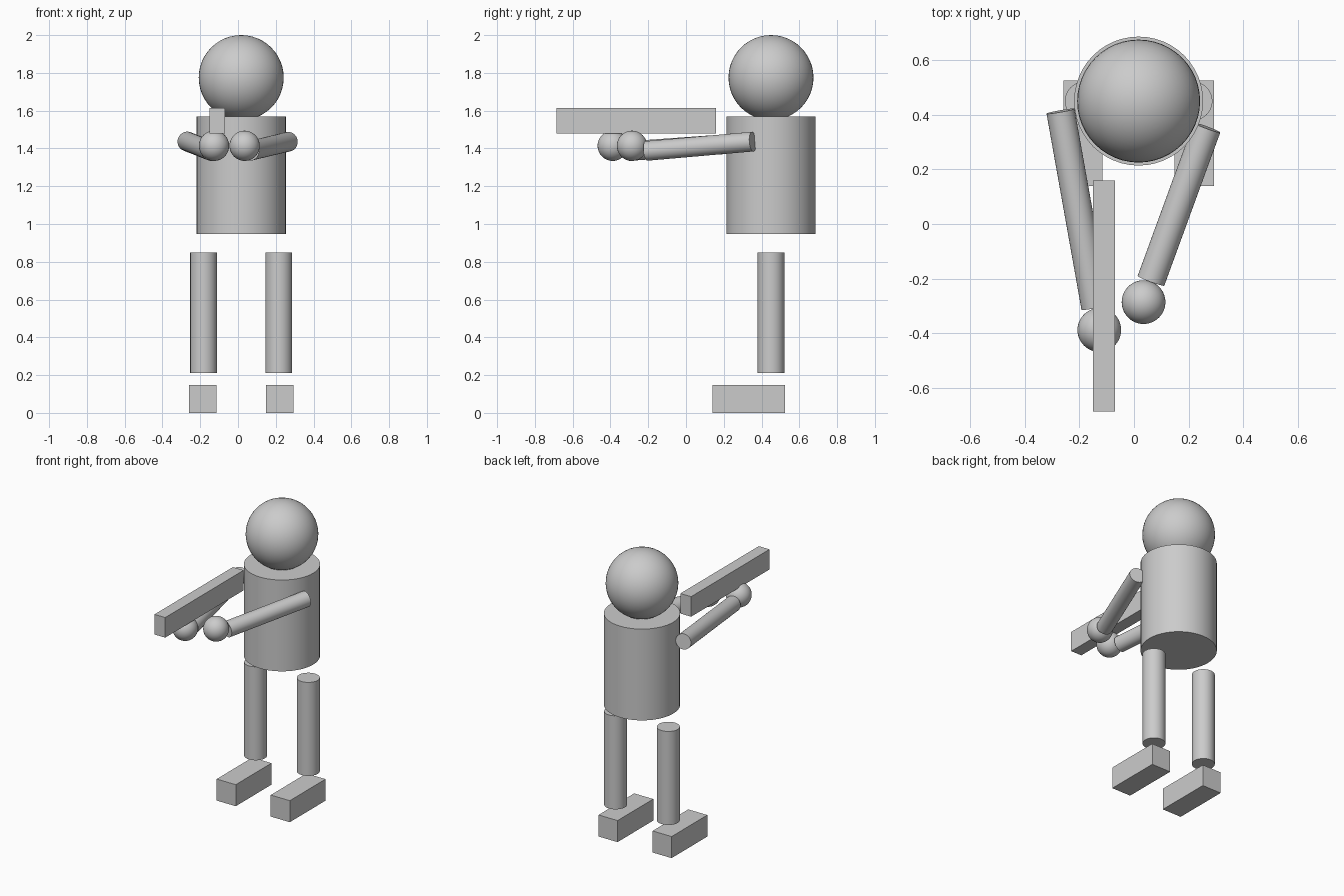
import bpy
from mathutils import Vector

if "Cube" in bpy.data.objects:
    bpy.data.objects.remove(bpy.data.objects["Cube"])

CX, CY = 0.017, 0.45  # body axis


def smooth(name):
    ob = bpy.context.object
    ob.name = name
    bpy.ops.object.shade_smooth_by_angle()
    return ob


def ball(name, centre, radius):
    bpy.ops.mesh.primitive_uv_sphere_add(segments=48, ring_count=24, radius=radius, location=centre)
    return smooth(name)


def rod(name, start, end, radius):
    a, b = Vector(start), Vector(end)
    bpy.ops.mesh.primitive_cylinder_add(vertices=48, radius=radius, depth=(b - a).length,
                                        location=(a + b) / 2)
    ob = smooth(name)
    ob.rotation_euler = (b - a).to_track_quat('Z', 'Y').to_euler()
    return ob


def box(name, low, high):
    a, b = Vector(low), Vector(high)
    bpy.ops.mesh.primitive_cube_add(size=1, location=(a + b) / 2)
    ob = bpy.context.object
    ob.name = name
    ob.scale = b - a
    return ob


# Head and torso
ball("head", (CX, CY, 1.775), 0.225)
rod("torso", (CX, CY, 0.947), (CX, CY, 1.57), 0.236)

# Legs and feet, mirrored about the body axis
for side, s in (("right", -1), ("left", 1)):
    x = CX + s * 0.199
    rod(side + "_leg", (x, CY, 0.21), (x, CY, 0.848), 0.071)
    x = CX + s * 0.204
    box(side + "_foot", (x - 0.072, 0.14, 0), (x + 0.072, 0.525, 0.147))

# Arms reaching forward to the hands
rod("right_arm", (-0.269, 0.413, 1.437), (-0.141, -0.305, 1.386), 0.052)
ball("right_hand", (-0.127, -0.388, 1.414), 0.08)
rod("left_arm", (0.267, 0.353, 1.436), (0.062, -0.208, 1.387), 0.052)
ball("left_hand", (0.035, -0.286, 1.414), 0.08)

# Long block held on the right hand
box("held_bar", (-0.15, -0.686, 1.478), (-0.069, 0.159, 1.615))
